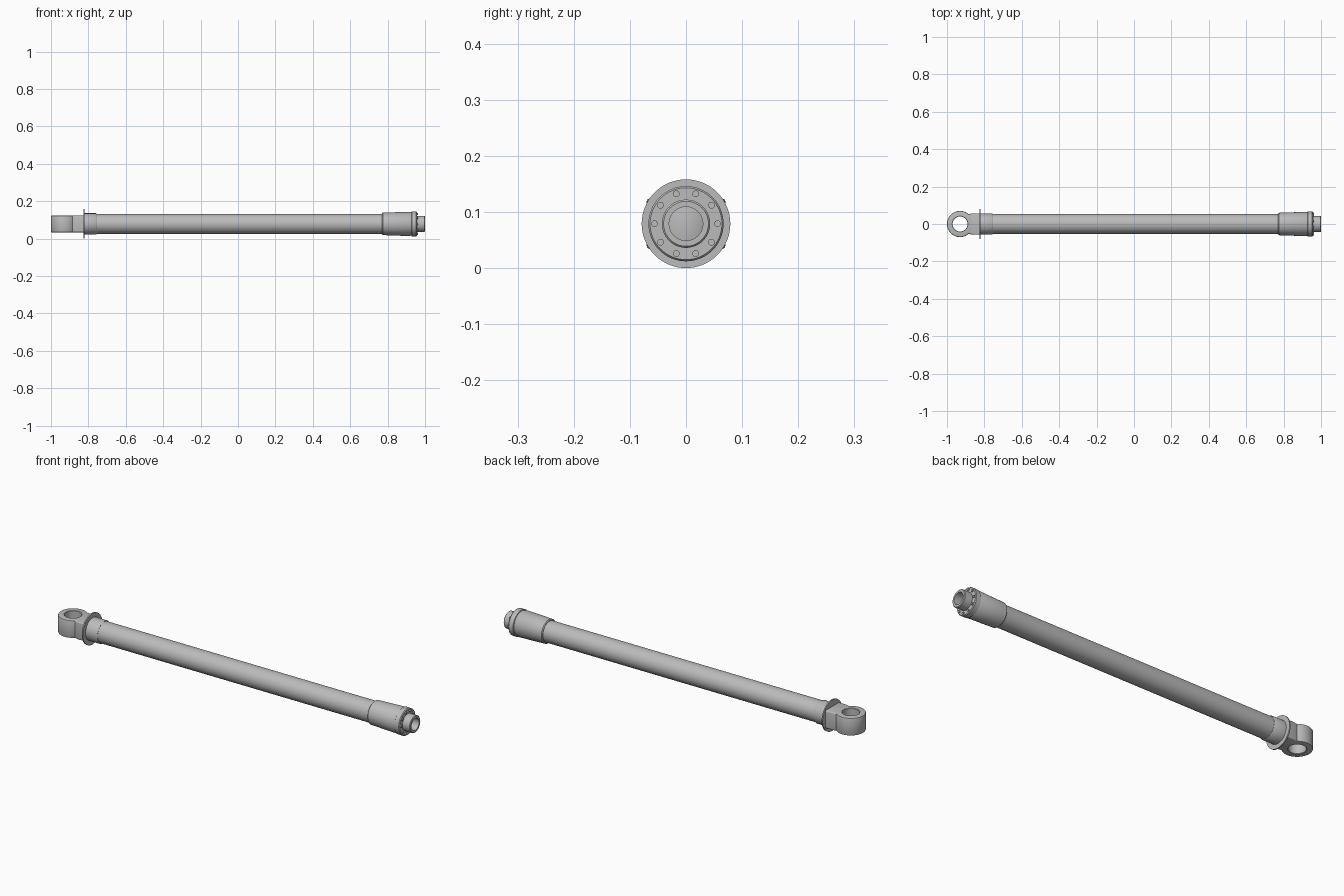
import bpy, bmesh, math
from mathutils import Matrix, Vector

AXIS_Z = 0.079
BORE = 0.03

cube = bpy.data.objects.get("Cube")
if cube:
    bpy.data.objects.remove(cube)

steel = bpy.data.materials.new("grey steel")
steel.use_nodes = True
steel.diffuse_color = (0.5, 0.5, 0.5, 1)
steel.node_tree.nodes["Principled BSDF"].inputs["Base Color"].default_value = (0.5, 0.5, 0.5, 1)


def finish(bm, name):
    bmesh.ops.recalc_face_normals(bm, faces=bm.faces)
    mesh = bpy.data.meshes.new(name)
    bm.to_mesh(mesh)
    bm.free()
    mesh.materials.append(steel)
    obj = bpy.data.objects.new(name, mesh)
    bpy.context.collection.objects.link(obj)
    bpy.ops.object.select_all(action='DESELECT')
    obj.select_set(True)
    bpy.context.view_layer.objects.active = obj
    bpy.ops.object.shade_smooth_by_angle(angle=math.radians(35))
    return obj


def lathe(name, profile, axis='X', centre=(0, 0, AXIS_Z), steps=64):
    """Spin a closed loop of (along, radius) points round an axis."""
    bm = bmesh.new()
    rings = []
    for i in range(steps):
        a = 2 * math.pi * i / steps
        ring = []
        for d, r in profile:
            u, v = r * math.cos(a), r * math.sin(a)
            p = (d, u, v) if axis == 'X' else (u, v, d)
            ring.append(bm.verts.new(Vector(p) + Vector(centre)))
        rings.append(ring)
    n = len(profile)
    for i in range(steps):
        a, b = rings[i], rings[(i + 1) % steps]
        for j in range(n):
            k = (j + 1) % n
            bm.faces.new((a[j], a[k], b[k], b[j]))
    return finish(bm, name)


def sleeve(name, outer, inner=BORE):
    """Hollow turned part with the given outer profile."""
    return lathe(name, outer + [(outer[-1][0], inner), (outer[0][0], inner)])


# Turned parts along the rod
sleeve("rod_tube", [(-0.82, 0.053), (0.93, 0.053)])
sleeve("rear_collar", [(-0.822, 0.057), (-0.76, 0.057), (-0.755, 0.054)])
sleeve("thin_flange", [(-0.826, 0.079), (-0.82, 0.079)])
sleeve("head_sleeve", [(0.77, 0.056), (0.774, 0.060), (0.918, 0.065), (0.922, 0.063), (0.93, 0.063)])
sleeve("head_cap", [(0.927, 0.064), (0.929, 0.067), (0.953, 0.067), (0.957, 0.064)])
sleeve("tip_tube", [(0.93, 0.043), (0.997, 0.043), (1.0, 0.040)])

# Bolt heads round the cap
bm = bmesh.new()
for i in range(10):
    a = 2 * math.pi * i / 10
    place = Matrix.Translation((0.957, 0.056 * math.cos(a), AXIS_Z + 0.056 * math.sin(a)))
    bmesh.ops.create_cone(bm, cap_ends=True, segments=16, radius1=0.006, radius2=0.006,
                          depth=0.012, matrix=place @ Matrix.Rotation(math.pi / 2, 4, 'Y'))
finish(bm, "cap_bolts")

# Eye ring with softened rims
H, R, HOLE, B = 0.045, 0.07, 0.04, 0.005
lathe("eye_ring", [(-H, HOLE + 0.002), (-H, R - B), (-H + B * 0.3, R - B * 0.3), (-H + B, R),
                   (H - B, R), (H - B * 0.3, R - B * 0.3), (H, R - B), (H, HOLE + 0.002),
                   (H - 0.002, HOLE), (-H + 0.002, HOLE)],
      axis='Z', centre=(-0.93, 0, AXIS_Z))

# Neck block joining the eye to the flange
bm = bmesh.new()
outline = [(-0.885, 0.052), (-0.868, 0.056), (-0.823, 0.057)]
outline += [(x, -y) for x, y in reversed(outline)]
base = bm.faces.new([bm.verts.new((x, y, AXIS_Z - H)) for x, y in outline])
up = bmesh.ops.extrude_face_region(bm, geom=[base])
bmesh.ops.translate(bm, vec=(0, 0, 2 * H),
                    verts=[v for v in up["geom"] if isinstance(v, bmesh.types.BMVert)])
rims = [e for e in bm.edges
        if abs(e.verts[0].co.z - e.verts[1].co.z) < 1e-5
        and e.verts[0].co.y * e.verts[1].co.y > 0]
bmesh.ops.bevel(bm, geom=rims, offset=0.005, segments=3, profile=0.5, affect='EDGES')
neck = finish(bm, "eye_neck")

# Bore through the neck
bm = bmesh.new()
bmesh.ops.create_cone(bm, cap_ends=True, segments=64, radius1=BORE, radius2=BORE, depth=0.2,
                      matrix=Matrix.Translation((-0.85, 0, AXIS_Z)) @ Matrix.Rotation(math.pi / 2, 4, 'Y'))
cutter = finish(bm, "bore_cutter")
cutter.hide_render = True
cutter.hide_viewport = True
cut = neck.modifiers.new("bore", 'BOOLEAN')
cut.object = cutter
cut.operation = 'DIFFERENCE'
cut.solver = 'EXACT'
